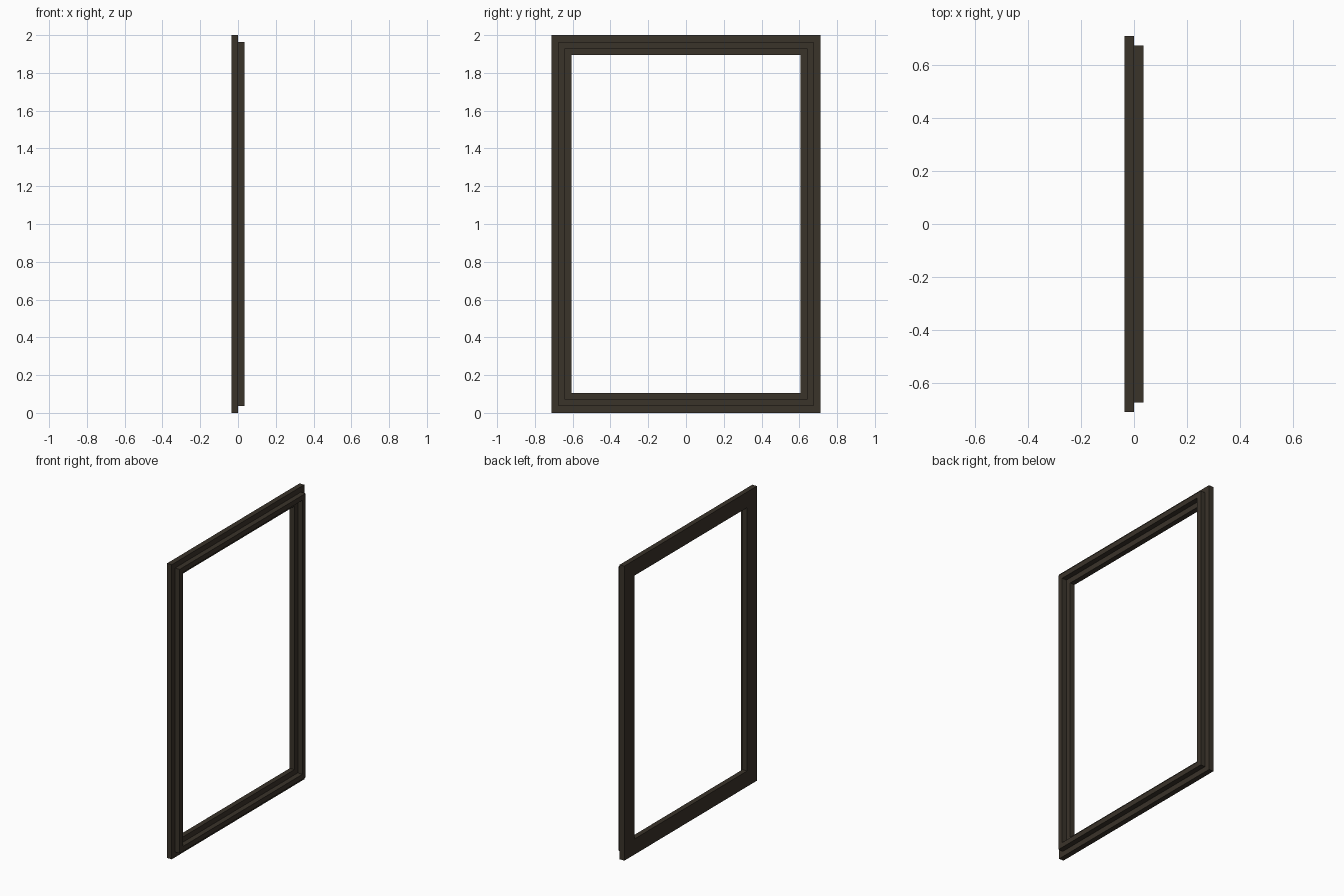
import bpy
import bmesh

cube = bpy.data.objects.get("Cube")
if cube:
    bpy.data.objects.remove(cube, do_unlink=True)

HALF_WIDTH, HEIGHT, DEPTH = 0.711, 2.0, 0.035

# Dark brown finish
brown = bpy.data.materials.new("dark_brown")
brown.use_nodes = True
colour = (0.042, 0.033, 0.023, 1)
brown.diffuse_color = colour
brown.node_tree.nodes["Principled BSDF"].inputs["Base Color"].default_value = colour

# Moulding section as (inset from outer edge, x): flat back, raised central bead
section = [(0, -DEPTH), (0, 0), (0.036, 0), (0.036, DEPTH),
           (0.07, DEPTH), (0.07, 0), (0.106, 0), (0.106, -DEPTH)]

# Sweep the section around the rectangle with mitred corners
bm = bmesh.new()
rings = []
for side, end in ((-1, 0), (1, 0), (1, 1), (-1, 1)):
    ring = []
    for inset, x in section:
        z = HEIGHT - inset if end else inset
        ring.append(bm.verts.new((x, side * (HALF_WIDTH - inset), z)))
    rings.append(ring)

for i, ring in enumerate(rings):
    following = rings[(i + 1) % len(rings)]
    for j in range(len(section)):
        k = (j + 1) % len(section)
        bm.faces.new((ring[j], ring[k], following[k], following[j]))
bmesh.ops.recalc_face_normals(bm, faces=bm.faces[:])

mesh = bpy.data.meshes.new("moulded_frame")
bm.to_mesh(mesh)
bm.free()
mesh.materials.append(brown)
frame = bpy.data.objects.new("moulded_frame", mesh)
bpy.context.collection.objects.link(frame)
